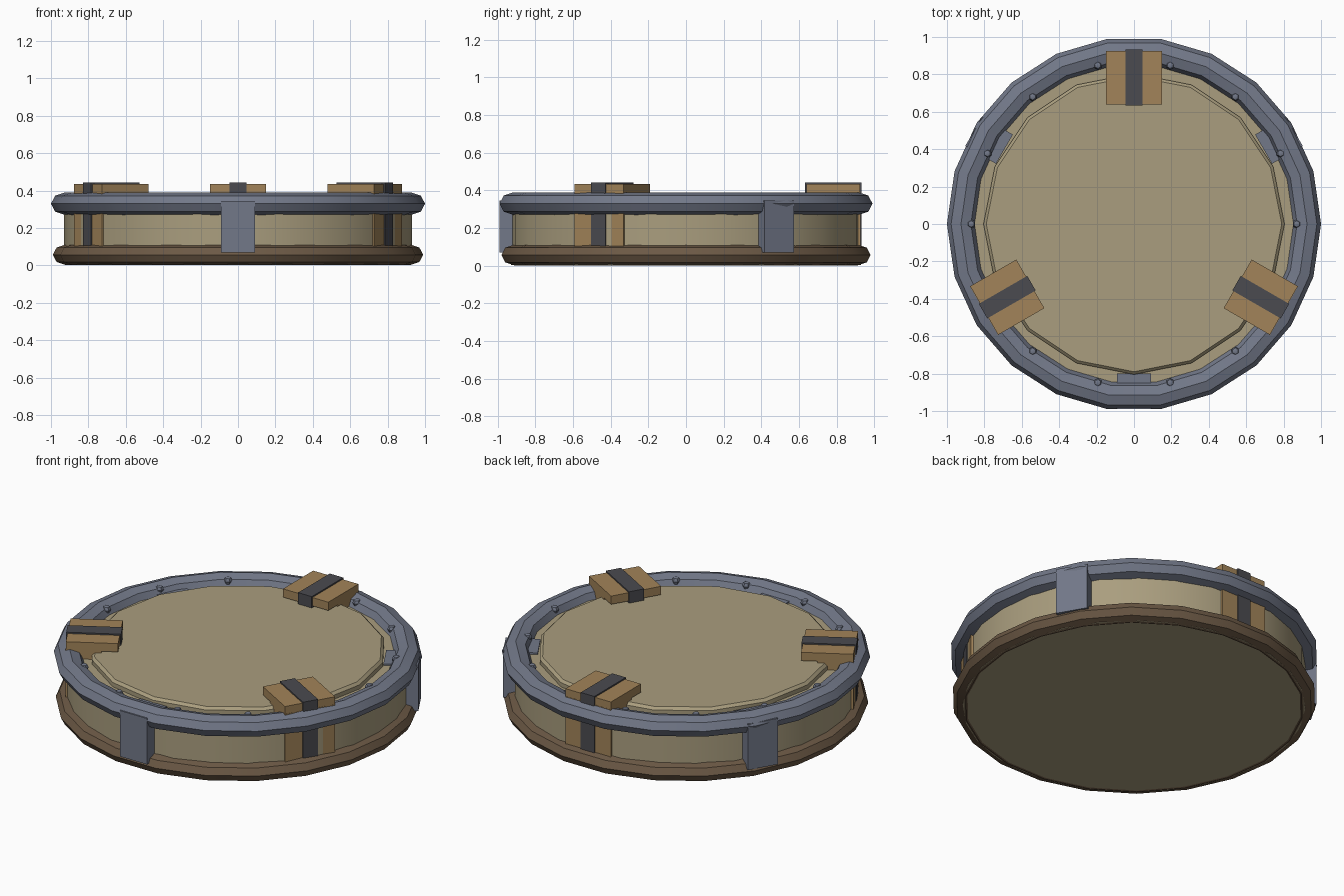
import bpy, bmesh, math
from mathutils import Matrix

if "Cube" in bpy.data.objects:
    bpy.data.objects.remove(bpy.data.objects["Cube"])


def material(name, rgb):
    m = bpy.data.materials.new(name)
    m.diffuse_color = (*rgb, 1)
    m.use_nodes = True
    m.node_tree.nodes["Principled BSDF"].inputs["Base Color"].default_value = m.diffuse_color
    return m


TAN = material("tan", (0.40, 0.34, 0.21))
STEEL = material("steel", (0.17, 0.19, 0.25))
BROWN = material("brown", (0.15, 0.10, 0.06))
WOOD = material("wood", (0.36, 0.23, 0.10))
DARK = material("dark", (0.07, 0.07, 0.08))


def finish(bm, name, mat):
    bmesh.ops.recalc_face_normals(bm, faces=bm.faces)
    me = bpy.data.meshes.new(name)
    bm.to_mesh(me)
    bm.free()
    me.materials.append(mat)
    ob = bpy.data.objects.new(name, me)
    bpy.context.collection.objects.link(ob)
    bpy.context.view_layer.objects.active = ob
    bpy.ops.object.select_all(action='DESELECT')
    ob.select_set(True)
    bpy.ops.object.shade_smooth_by_angle(angle=math.radians(30))
    return ob


def lathe(name, profile, sides, mat, closed=False):
    """Revolve (radius, z) points; open profiles are capped."""
    bm = bmesh.new()
    rings = [[bm.verts.new((r * math.cos(2 * math.pi * i / sides),
                            r * math.sin(2 * math.pi * i / sides), z))
              for i in range(sides)] for r, z in profile]
    pairs = list(zip(rings, rings[1:]))
    if closed:
        pairs.append((rings[-1], rings[0]))
    else:
        bm.faces.new(rings[0])
        bm.faces.new(rings[-1])
    for a, b in pairs:
        for i in range(sides):
            j = (i + 1) % sides
            bm.faces.new((a[i], a[j], b[j], b[i]))
    return finish(bm, name, mat)


def hoop(name, major, width, z, height, mat):
    pts = [(major + width * math.cos(k * math.pi / 4), z + height * math.sin(k * math.pi / 4))
           for k in range(8)]
    return lathe(name, pts, 22, mat, closed=True)


def radial_box(name, deg, r0, r1, width, z0, z1, mat):
    """Box spanning r0..r1 outward from the centre at an angle."""
    bm = bmesh.new()
    m = (Matrix.Rotation(math.radians(deg), 4, 'Z')
         @ Matrix.Translation(((r0 + r1) / 2, 0, (z0 + z1) / 2))
         @ Matrix.Diagonal((r1 - r0, width, z1 - z0, 1)))
    bmesh.ops.create_cube(bm, size=1, matrix=m)
    return finish(bm, name, mat)


# Drum body and raised lid
lathe("body", [(0.93, 0.005), (0.93, 0.335)], 28, TAN)
lathe("lid", [(0.805, 0.32), (0.805, 0.36), (0.79, 0.375)], 16, TAN)

# Bottom and top hoops
hoop("bottom_hoop", 0.92, 0.07, 0.057, 0.055, BROWN)
hoop("top_hoop", 0.925, 0.075, 0.33, 0.06, STEEL)

# Steel clips gripping the top hoop
for i, a in enumerate((30, 150, 270)):
    radial_box(f"clip_{i}", a, 0.80, 0.99, 0.18, 0.07, 0.345, STEEL)

# Wooden clamps with dark straps
for i, a in enumerate((90, 210, 330)):
    radial_box(f"clamp_plate_{i}", a, 0.64, 0.925, 0.30, 0.385, 0.435, WOOD)
    radial_box(f"clamp_post_{i}", a, 0.73, 0.926, 0.30, 0.06, 0.39, WOOD)
    radial_box(f"strap_{i}", a, 0.633, 0.932, 0.09, 0.06, 0.443, DARK)

# Rivets along the inner edge of the top hoop
for i in range(14):
    a = 2 * math.pi * i / 14
    bm = bmesh.new()
    bmesh.ops.create_uvsphere(bm, u_segments=6, v_segments=4, radius=0.024,
                              matrix=Matrix.Translation((0.87 * math.cos(a), 0.87 * math.sin(a), 0.365)))
    finish(bm, f"rivet_{i}", STEEL)
